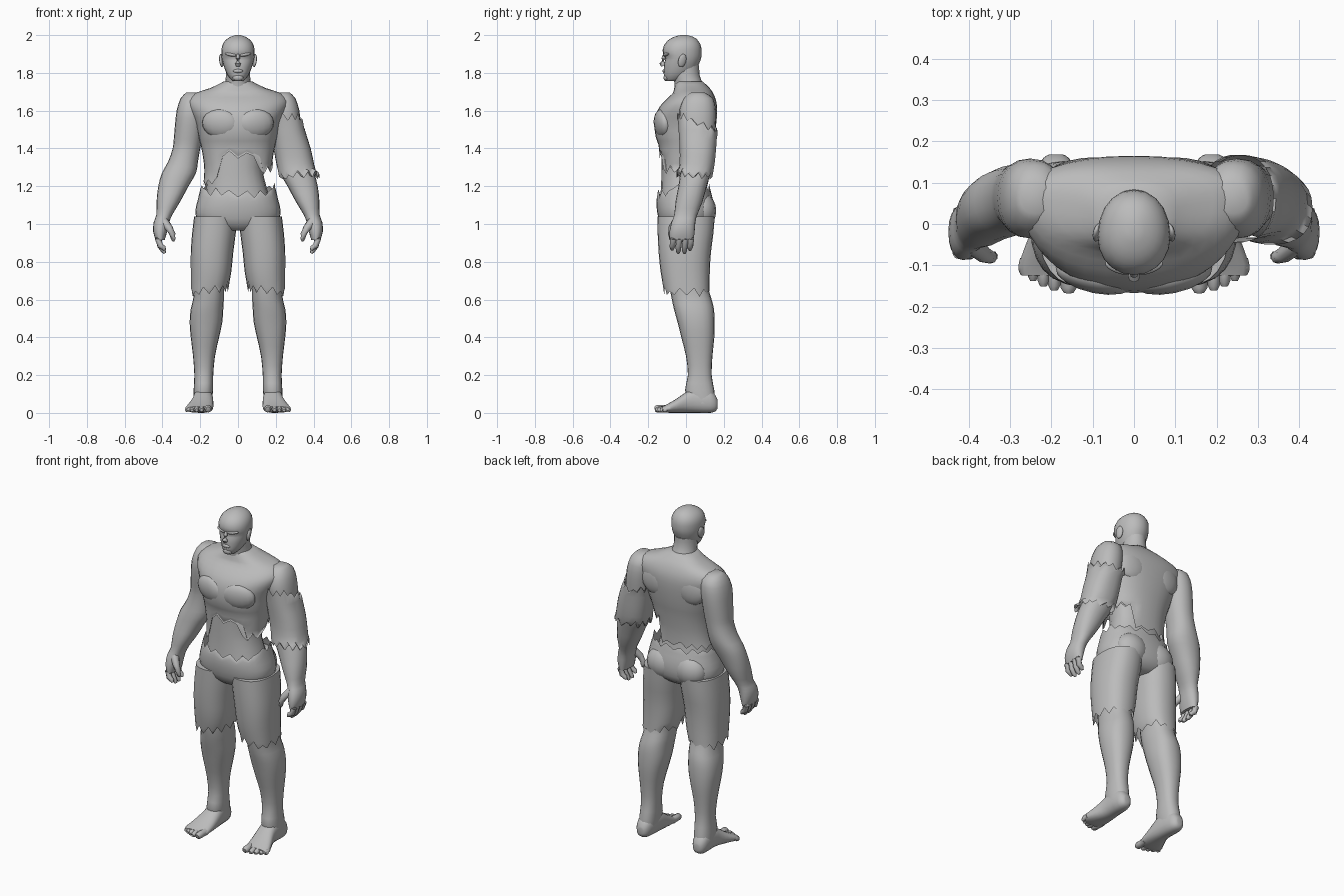
import bpy, bmesh, math, random
from mathutils import Vector, Matrix

random.seed(4)
grey = bpy.data.materials.new("plain_grey")
grey.diffuse_color = (0.5, 0.5, 0.5, 1)


def finish(name, bm, mirror=False, angle=55):
    bmesh.ops.recalc_face_normals(bm, faces=bm.faces[:])
    me = bpy.data.meshes.new(name)
    bm.to_mesh(me)
    bm.free()
    me.materials.append(grey)
    ob = bpy.data.objects.new(name, me)
    bpy.context.collection.objects.link(ob)
    bpy.ops.object.select_all(action='DESELECT')
    ob.select_set(True)
    bpy.context.view_layer.objects.active = ob
    bpy.ops.object.shade_smooth_by_angle(angle=math.radians(angle))
    if mirror:
        ob.modifiers.new("mirror", 'MIRROR').use_mirror_merge = False
    return ob


def smooth_rows(rows):
    """Add a curved in-between row between each pair of rows."""
    out = []
    for i in range(len(rows) - 1):
        a, b, c, d = (rows[max(0, min(len(rows) - 1, i + k))] for k in (-1, 0, 1, 2))
        out += [b, tuple((9 * (q + r) - p - s) / 16 for p, q, r, s in zip(a, b, c, d))]
    return out + [rows[-1]]


def bridge(bm, rings, cap0=True, cap1=True):
    n = len(rings[0])
    for a, b in zip(rings, rings[1:]):
        for j in range(n):
            bm.faces.new((a[j], a[(j + 1) % n], b[(j + 1) % n], b[j]))
    if cap0:
        bm.faces.new(rings[0][::-1])
    if cap1:
        bm.faces.new(rings[-1])


def loft(name, rows, n=20, p=0.85, low=None, high=None, along_y=False, mirror=False):
    """Rows: height, x min, x max, front, widest depth, back. low/high: torn hems."""
    bm = bmesh.new()
    rows = smooth_rows(rows)
    angles = [2 * math.pi * j / n for j in range(n)]
    jag = [(0.025 if j % 2 else -0.015) * random.uniform(0.3, 1.3) for j in range(n)]
    rings = []
    for i, (h, x0, x1, f, m, b) in enumerate(rows):
        ring = []
        for j, t in enumerate(angles):
            c, s = math.cos(t), math.sin(t)
            c, s = math.copysign(abs(c) ** p, c), math.copysign(abs(s) ** p, s)
            x = (x0 + x1) / 2 + (x1 - x0) / 2 * c
            y = m + s * (b - m if s > 0 else m - f)
            z = h
            if low:
                z = max(z, low(x, y) + jag[j] + 0.004 * i)
            if high:
                z = min(z, high(x, y) + jag[j] - 0.004 * (len(rows) - 1 - i))
            ring.append(bm.verts.new((x, z, y) if along_y else (x, y, z)))
        rings.append(ring)
    bridge(bm, rings, low is None, high is None)
    return finish(name, bm, mirror)


def limb(rows):
    """Rows h, x0, x1, d0, d1 with the widest depth in the middle."""
    return [(h, a, b, c, (c + d) / 2, d) for h, a, b, c, d in rows]


def body(rows):
    """Symmetric rows: h, half width, front, widest depth, back."""
    return [(h, -w, w, f, m, b) for h, w, f, m, b in rows]


def tubes(name, paths, n=8, mirror=True):
    """Round digits, each a list of (x, y, z, radius)."""
    bm = bmesh.new()
    for path in paths:
        pts = [Vector(q[:3]) for q in path]
        rings = []
        for i, q in enumerate(path):
            d = pts[min(i + 1, len(pts) - 1)] - pts[max(i - 1, 0)]
            rot = d.to_track_quat('Z', 'Y')
            rings.append([bm.verts.new(pts[i] + rot @ Vector(
                (q[3] * math.cos(2 * math.pi * j / n), q[3] * math.sin(2 * math.pi * j / n), 0)))
                for j in range(n)])
        bridge(bm, rings)
    return finish(name, bm, mirror)


def bump(name, pos, size, tilt=(0, 0, 0), mirror=True):
    bm = bmesh.new()
    rot = Matrix.Rotation(tilt[2], 4, 'Z') @ Matrix.Rotation(tilt[1], 4, 'Y') @ Matrix.Rotation(tilt[0], 4, 'X')
    bmesh.ops.create_uvsphere(bm, u_segments=16, v_segments=10, radius=1,
                              matrix=Matrix.Translation(pos) @ rot @ Matrix.Diagonal((*size, 1)))
    return finish(name, bm, mirror)


# Head, neck and face
loft("head", body([
    (1.757, .028, -.105, -.07, -.04), (1.78, .05, -.116, -.05, .0), (1.81, .066, -.118, -.04, .05),
    (1.85, .08, -.116, -.03, .07), (1.878, .086, -.109, -.03, .08), (1.905, .088, -.123, -.03, .083),
    (1.94, .085, -.119, -.025, .08), (1.97, .069, -.098, -.02, .065), (1.99, .042, -.065, -.015, .04),
    (2.0, .014, -.03, -.015, .005)]), p=.95)
loft("neck", body([(1.68, .095, -.06, .04, .12), (1.74, .07, -.06, .02, .09),
                   (1.79, .064, -.07, .0, .072), (1.84, .062, -.07, .0, .07)]), p=1)
tubes("nose", [[(0, -.113, 1.9, .007), (0, -.12, 1.875, .011), (0, -.126, 1.85, .015),
                (0, -.12, 1.838, .012)]], mirror=False)
bump("brow", (.038, -.105, 1.897), (.034, .014, .009), (0, -.15, .35))
bump("lips", (0, -.115, 1.81), (.026, .009, .01), mirror=False)
bump("chin", (0, -.105, 1.775), (.028, .014, .018), mirror=False)
bump("ear", (.088, -.02, 1.865), (.01, .022, .036), (-.2, .15, .3))


# Torn shirt, open at the hem
def shirt_hem(x, y):
    if y < 0:
        if -.09 < x < .11:
            return 1.365
        return 1.28 if x > .11 else 1.22
    return 1.33 if x > .1 else 1.215


loft("torn_shirt", body([
    (1.2, .185, -.14, .0, .12), (1.28, .178, -.137, .0, .122), (1.36, .186, -.14, .0, .132),
    (1.42, .198, -.146, .01, .142), (1.46, .208, -.16, .02, .15), (1.53, .225, -.167, .04, .16),
    (1.6, .258, -.152, .05, .165), (1.65, .272, -.115, .06, .16), (1.69, .235, -.072, .06, .145),
    (1.72, .145, -.062, .05, .125), (1.755, .075, -.05, .03, .088)]),
    n=32, p=.85, low=shirt_hem)
bump("chest_muscle", (.092, -.125, 1.53), (.1, .042, .078), (.12, -.1, .2))
bump("shoulder_blade", (.12, .125, 1.58), (.095, .035, .09), (0, .2, -.12))

# Bare abdomen
loft("abdomen", [(1.1, -.18, .18, -.14, 0, .12), (1.2, -.168, .15, -.132, 0, .1),
                 (1.3, -.16, .13, -.13, 0, .09), (1.42, -.165, .15, -.13, 0, .1)])

# Trousers: torn waist, seat and legs with ragged hems
loft("trouser_waist", body([
    (.965, .09, -.1, .0, .09), (1.0, .2, -.135, .0, .135), (1.06, .226, -.152, .0, .15),
    (1.12, .215, -.157, .0, .145), (1.17, .203, -.152, .0, .132), (1.22, .196, -.147, .0, .125)]),
    n=32, high=lambda x, y: 1.16 if y < -.08 else 1.195)
bump("seat", (.092, .085, 1.07), (.1, .075, .095))
loft("trouser_leg", limb([
    (.56, .055, .25, -.115, .125), (.66, .05, .25, -.12, .125), (.75, .035, .25, -.135, .126),
    (.85, .025, .25, -.145, .132), (.95, .012, .243, -.15, .145), (1.04, .004, .232, -.152, .152)]),
    n=24, low=lambda x, y: .645 - .15 * (x - .15), mirror=True)

# Lower legs
loft("lower_leg", limb([
    (.05, .14, .235, .02, .155), (.12, .132, .235, -.005, .15), (.2, .131, .231, .01, .136),
    (.3, .122, .238, .0, .14), (.4, .1, .25, -.025, .15), (.48, .083, .256, -.045, .152),
    (.55, .078, .25, -.064, .148), (.6, .075, .238, -.075, .136), (.66, .075, .232, -.085, .118),
    (.74, .07, .23, -.09, .11)]), mirror=True)

# Feet and toes
loft("foot", limb([
    (-.125, .142, .272, .006, .034), (-.1, .134, .278, .001, .046), (-.05, .13, .262, .0, .075),
    (0, .13, .243, .0, .11), (.05, .133, .236, .0, .135), (.13, .142, .234, .0, .12),
    (.16, .158, .219, .012, .085), (.168, .172, .205, .03, .065)]), along_y=True, mirror=True)
tubes("toes", [[(x - .004, -.085, .024, r), (x, (y - .085) / 2, .022, r), (x, y + .012, r + .002, r),
                (x, y, r, r * .6)]
               for x, y, r in ((.158, -.166, .02), (.193, -.16, .015), (.219, -.15, .014),
                               (.244, -.137, .013), (.268, -.122, .012))])

# Arms
loft("arm", limb([
    (.915, .388, .436, -.085, .04), (.96, .375, .449, -.087, .046), (1.01, .363, .446, -.076, .05),
    (1.05, .347, .432, -.062, .06), (1.12, .305, .431, -.055, .088), (1.2, .262, .422, -.04, .11),
    (1.27, .222, .403, -.03, .13), (1.33, .212, .37, -.02, .142), (1.4, .2, .346, -.015, .146),
    (1.45, .19, .34, -.02, .15), (1.52, .18, .334, -.03, .156), (1.6, .17, .325, -.035, .158),
    (1.665, .175, .304, -.012, .143), (1.695, .205, .275, .025, .1)]), p=.9, mirror=True)

# Hands
tubes("fingers", [[(.416, y, .95, .018), (.422, y, .92, .018), (.412, y - .003, .885, .016),
                   (.394, y - .005, e + .012, .013), (.387, y - .005, e, .007)]
                  for y, e in ((-.068, .862), (-.036, .845), (-.003, .845), (.026, .86))])
tubes("thumb", [[(.39, -.05, 1.01, .025), (.362, -.075, .975, .02), (.346, -.08, .945, .016),
                 (.342, -.078, .92, .013), (.343, -.075, .91, .007)]])

# Ragged sleeve left hanging on one arm
loft("torn_sleeve", limb([
    (1.18, .235, .432, -.05, .125), (1.25, .215, .42, -.045, .14), (1.32, .203, .402, -.035, .152),
    (1.4, .188, .385, -.034, .16), (1.5, .174, .354, -.04, .166), (1.6, .163, .337, -.045, .168)]),
    n=26, low=lambda x, y: 1.255, high=lambda x, y: 1.56 - .4 * max(y, 0))
